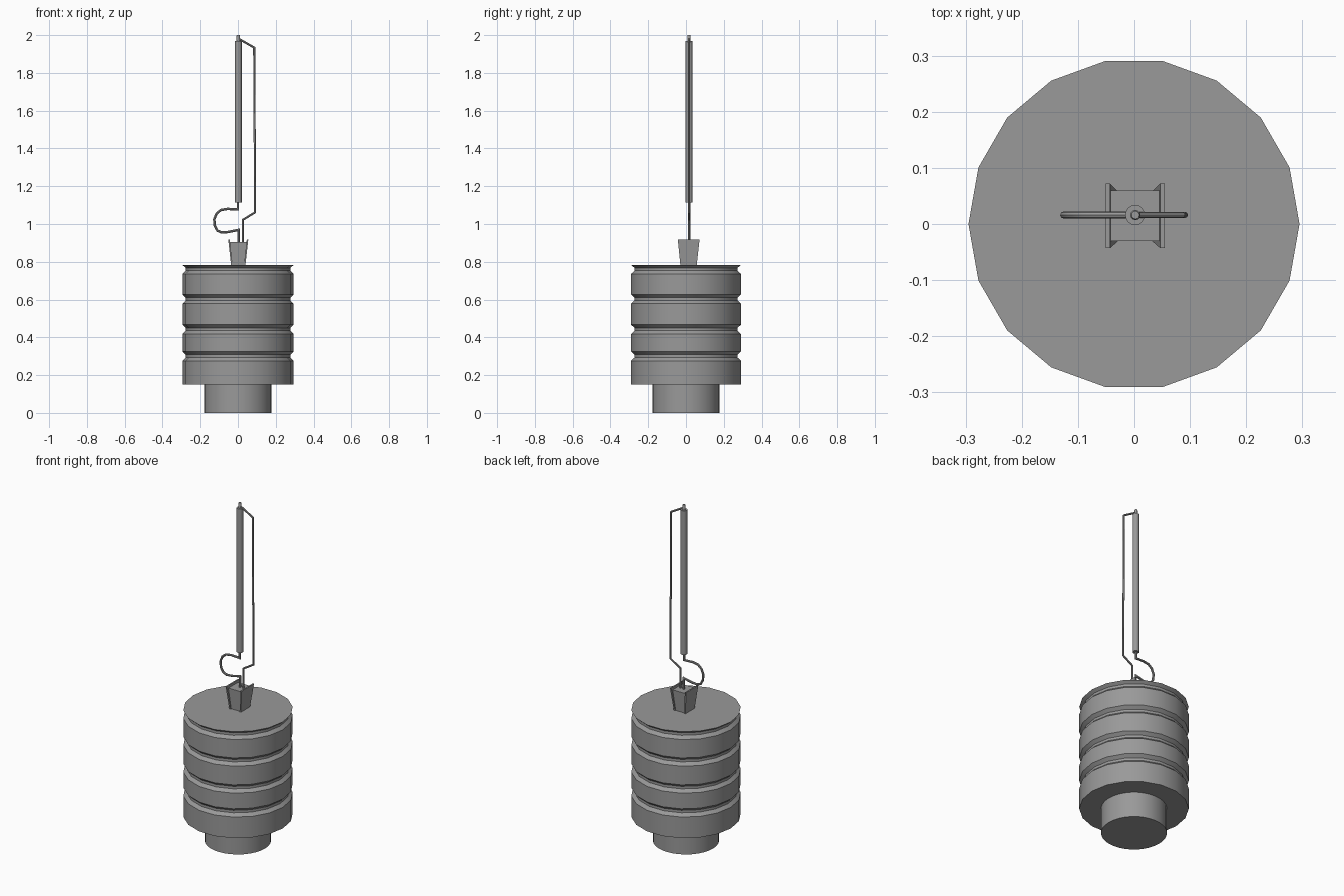
import bpy, bmesh
from math import cos, sin, tau, radians
from mathutils import Vector

if "Cube" in bpy.data.objects:
    bpy.data.objects.remove(bpy.data.objects["Cube"])

CY = 0.016  # y of the wire plane
dark = bpy.data.materials.new("dark_grey")
dark.diffuse_color = (0.32, 0.32, 0.32, 1)
dark.use_nodes = True
dark.node_tree.nodes["Principled BSDF"].inputs["Base Color"].default_value = dark.diffuse_color


def make(name, verts, faces, smooth=True):
    me = bpy.data.meshes.new(name)
    me.from_pydata(verts, [], faces)
    me.materials.append(dark)
    bm = bmesh.new()
    bm.from_mesh(me)
    bmesh.ops.recalc_face_normals(bm, faces=bm.faces)
    bm.to_mesh(me)
    bm.free()
    ob = bpy.data.objects.new(name, me)
    bpy.context.collection.objects.link(ob)
    if smooth:
        bpy.ops.object.select_all(action='DESELECT')
        bpy.context.view_layer.objects.active = ob
        ob.select_set(True)
        bpy.ops.object.shade_smooth_by_angle(angle=radians(30))
    return ob


def skin(name, rings, n):
    """Capped surface through rings of n points, listed one after another."""
    count = len(rings) // n
    faces = [(k * n + i, k * n + (i + 1) % n, (k + 1) * n + (i + 1) % n, (k + 1) * n + i)
             for k in range(count - 1) for i in range(n)]
    end = (count - 1) * n
    faces += [tuple(range(n)), tuple(range(end, end + n))]
    return make(name, rings, faces)


def lathe(name, profile, n, x=0, y=0):
    """Solid of revolution from (radius, z) pairs."""
    return skin(name, [(x + r * cos(tau * i / n), y + r * sin(tau * i / n), z)
                       for r, z in profile for i in range(n)], n)


def hexa(name, bottom, top):
    """Six-sided block from bottom and top rectangles (x0, x1, y0, y1, z)."""
    verts = []
    for x0, x1, y0, y1, z in (bottom, top):
        verts += [(x0, y0, z), (x1, y0, z), (x1, y1, z), (x0, y1, z)]
    faces = [(0, 1, 2, 3), (4, 5, 6, 7)] + [(i, (i + 1) % 4, (i + 1) % 4 + 4, i + 4) for i in range(4)]
    return make(name, verts, faces, False)


def wire(name, pts, r, n=8):
    """Mitred round tube along (x, z) points in the wire plane."""
    p = [Vector((x, CY, z)) for x, z in pts]
    verts = []
    for k, c in enumerate(p):
        a = (c - p[k - 1]).normalized() if k else (p[1] - c).normalized()
        b = (p[k + 1] - c).normalized() if k < len(p) - 1 else a
        t = (a + b).normalized()
        side = Vector((t.z, 0, -t.x)) / max(0.5, t.dot(a))
        verts += [c + side * r * cos(tau * i / n) + Vector((0, r * sin(tau * i / n), 0)) for i in range(n)]
    return skin(name, verts, n)


# Base foot
lathe("base_foot", [(0.178, 0), (0.178, 0.155)], 32)

# Ribbed body with V-like grooves
R, G = 0.295, 0.277
profile = [(R, 0.151)]
for z in (0.301, 0.443, 0.603, 0.761):
    profile += [(R, z - 0.025), (G, z - 0.008), (G, z + 0.007), (R, z + 0.024)]
profile[-1] = (R, 0.783)
lathe("ribbed_body", profile, 18)

# Tapered plug with a flared plate on each side
hexa("plug_block", (-0.029, 0.033, -0.022, 0.050, 0.775), (-0.043, 0.047, -0.030, 0.060, 0.905))
for s, label in ((-1, "left"), (1, "right")):
    hexa("plug_plate_" + label,
         (0.002 + s * 0.029, 0.002 + s * 0.037, -0.029, 0.056, 0.775),
         (0.002 + s * 0.045, 0.002 + s * 0.053, -0.043, 0.072, 0.918))

# Vertical tube and its tip
lathe("antenna_tube", [(0.018, 1.115), (0.018, 1.970)], 16, 0.002, CY)
lathe("antenna_tip", [(0.009, 1.96), (0.009, 1.996), (0.007, 2.0)], 12, 0.002, CY)

# Looped wire below the tube
wire("loop_wire", [(0, 1.12), (0, 1.077), (-0.055, 1.080), (-0.09, 1.074), (-0.113, 1.055),
                   (-0.125, 1.025), (-0.122, 0.99), (-0.108, 0.965), (-0.085, 0.955),
                   (-0.05, 0.958), (0.003, 0.969), (0.003, 0.89)], 0.0065)

# Side wire returning to the tip
wire("side_wire", [(0.026, 0.89), (0.026, 1.022), (0.091, 1.062), (0.086, 1.934), (0.002, 1.982)], 0.0055)
